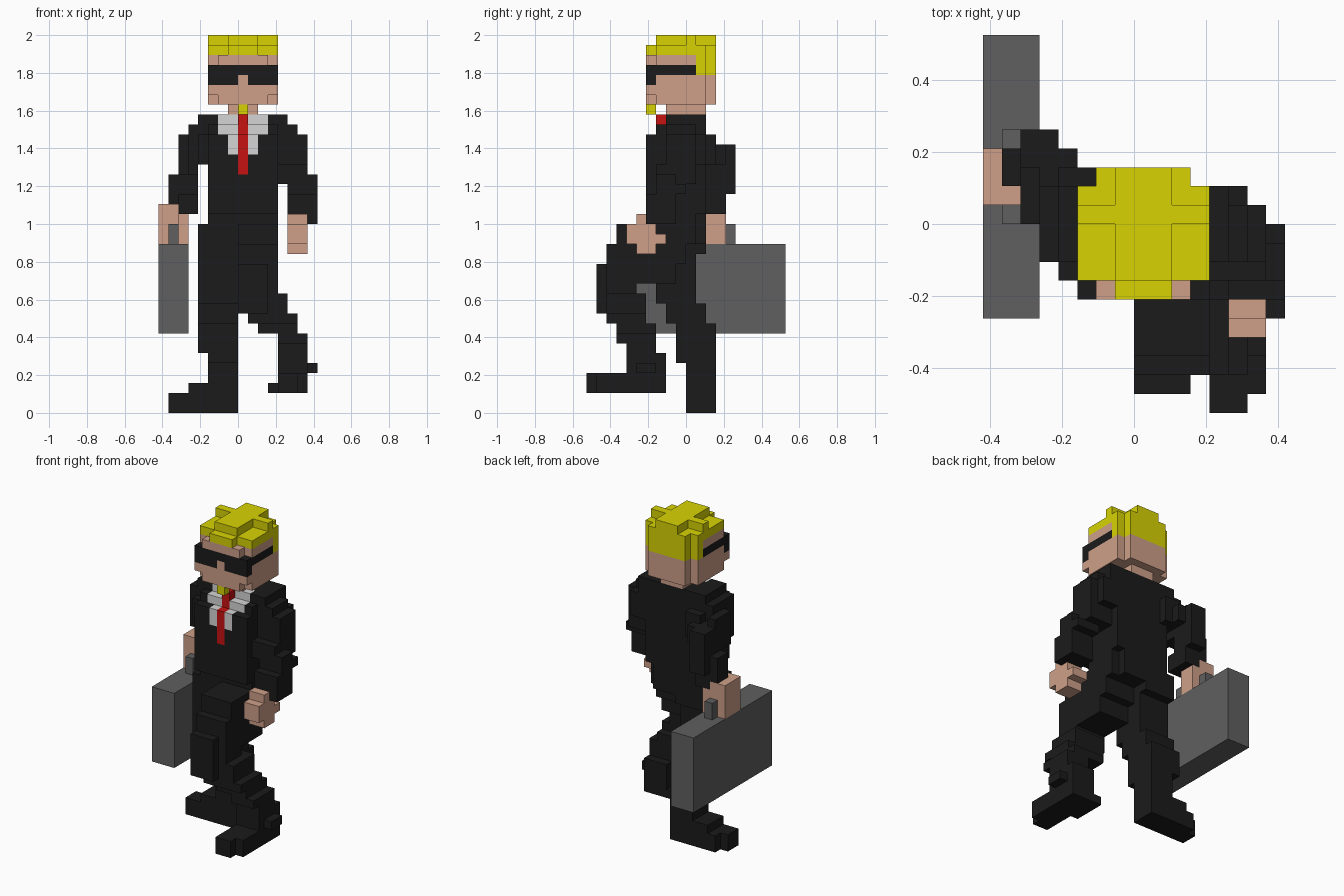
import bpy
import bmesh
from mathutils import Vector

UNIT = 2 / 38          # edge length of one block

old = bpy.data.objects.get("Cube")
if old:
    bpy.data.objects.remove(old, do_unlink=True)


def make_material(name, red, green, blue):
    material = bpy.data.materials.new(name)
    material.use_nodes = True
    colour = (red, green, blue, 1)
    material.diffuse_color = colour
    for node in material.node_tree.nodes:
        if node.type == "BSDF_PRINCIPLED":
            node.inputs["Base Color"].default_value = colour
            node.inputs["Roughness"].default_value = 0.8
    return material


suit = make_material("suit black", .011, .011, .011)
skin = make_material("skin", .62, .35, .25)
blond = make_material("blond hair", .68, .65, .001)
white = make_material("shirt white", .66, .66, .66)
red = make_material("tie red", .57, .006, .006)
grey = make_material("case grey", .115, .115, .115)

cells = {}             # block position -> part name
materials = {}         # part name -> material


def part(name, material, *boxes):
    """Fill boxes given as (x0, x1, y0, y1, z0, z1); later parts replace earlier ones."""
    materials[name] = material
    for x0, x1, y0, y1, z0, z1 in boxes:
        for x in range(x0, x1):
            for y in range(y0, y1):
                for z in range(z0, z1):
                    cells[x, y, z] = name


def build(name):
    """Make one mesh from the exposed sides of a part's blocks."""
    bm = bmesh.new()
    for cell, owner in cells.items():
        if owner != name:
            continue
        for axis in range(3):
            for side in (0, 1):
                step = list(cell)
                step[axis] += 2 * side - 1
                if tuple(step) in cells:
                    continue
                base = Vector(cell)
                base[axis] += side
                u, v = Vector(), Vector()
                u[(axis + 1) % 3] = 1
                v[(axis + 2) % 3] = 1
                ring = [base, base + u, base + u + v, base + v]
                if not side:
                    ring.reverse()
                bm.faces.new([bm.verts.new(p * UNIT) for p in ring])
    bmesh.ops.remove_doubles(bm, verts=bm.verts, dist=UNIT / 100)
    bmesh.ops.dissolve_limit(bm, angle_limit=0.01, verts=bm.verts, edges=bm.edges)
    mesh = bpy.data.meshes.new(name)
    bm.to_mesh(mesh)
    bm.free()
    mesh.materials.append(materials[name])
    bpy.context.collection.objects.link(bpy.data.objects.new(name, mesh))


# Jacket with a flat back, narrowing at the hips
part("jacket", suit,
     (-3, 4, -2, 2, 29, 30), (-3, 4, -3, 2, 28, 29),
     (-3, 4, -4, 2, 20, 28), (-3, -2, 2, 3, 25, 28),
     (-3, 3, -3, 2, 17, 20), (3, 4, -3, 1, 17, 20))

# Standing right leg, foot turned outward
part("right_leg", suit,
     (-4, 0, -3, 2, 16, 19), (-4, 0, -3, 1, 11, 16),
     (-4, 0, -2, 2, 9, 11), (-4, 0, -1, 3, 6, 9),
     (-3, 0, -1, 3, 5, 6), (-3, 0, 0, 3, 3, 5))
part("right_shoe", suit,
     (-5, 0, 0, 3, 0, 3), (-6, -5, 0, 3, 0, 2), (-7, -6, 0, 2, 0, 2))

# Raised left leg, stepping forward
part("left_leg", suit,
     (0, 4, -7, 0, 17, 19), (0, 4, -8, 0, 15, 17),
     (0, 4, -8, -1, 13, 15), (0, 3, -9, -8, 10, 15),
     (0, 4, -8, -5, 11, 13), (1, 5, -8, -4, 10, 12),
     (1, 6, -8, -4, 9, 10), (2, 6, -7, -3, 8, 9),
     (4, 7, -7, -3, 7, 8), (4, 7, -6, -3, 6, 7), (4, 7, -6, -2, 4, 6))
part("left_shoe", suit,
     (4, 7, -9, -2, 2, 4), (4, 6, -10, -9, 2, 4),
     (3, 4, -6, -2, 2, 3), (7, 8, -5, -3, 4, 5))

# Right sleeve, bent backward
part("right_sleeve", suit,
     (-4, -3, -2, 2, 28, 30), (-5, -4, -2, 2, 27, 29),
     (-4, -3, -3, 3, 25, 28), (-4, -3, 3, 4, 25, 27),
     (-5, -4, -2, 5, 24, 27), (-6, -5, 0, 3, 24, 28),
     (-6, -4, 2, 5, 22, 27), (-7, -4, 2, 4, 21, 24), (-6, -4, 1, 4, 20, 22))

# Left sleeve, bent forward
part("left_sleeve", suit,
     (4, 5, -2, 2, 28, 30), (5, 6, -2, 1, 27, 29),
     (4, 6, -2, 2, 25, 28), (6, 7, -2, 1, 25, 28),
     (4, 7, -3, 1, 23, 25), (5, 8, -3, 0, 22, 23), (7, 8, -3, -1, 23, 24),
     (5, 8, -4, -1, 19, 22))

# Hands
part("right_hand", skin,
     (-8, -6, 1, 4, 19, 21), (-8, -5, 2, 4, 18, 20),
     (-8, -7, 1, 4, 17, 20), (-6, -5, 2, 4, 17, 19))
part("left_hand", skin,
     (5, 7, -5, -4, 19, 20), (5, 7, -6, -3, 18, 19),
     (5, 7, -6, -2, 17, 18), (5, 7, -5, -3, 16, 17))

# Briefcase with its two handle posts
part("briefcase", grey, (-8, -5, -5, 10, 8, 17))
part("briefcase_handle", grey,
     (-7, -6, 0, 1, 17, 19), (-7, -6, 4, 5, 17, 19), (-7, -6, 1, 4, 18, 19))

# Shirt front and tie
part("shirt", white,
     (-2, 3, -2, -1, 29, 30), (-2, 3, -3, -2, 28, 29), (-1, 2, -4, -3, 26, 28))
part("tie", red,
     (0, 1, -3, -2, 28, 30), (0, 1, -4, -3, 24, 28))

# Head and neck
part("head", skin,
     (-1, 2, -2, 2, 30, 31), (-3, 4, -3, 2, 31, 36), (-2, 3, 2, 3, 31, 36),
     (-3, 4, -4, -3, 32, 35), (-2, 3, -4, -3, 31, 36))

# Hair with a raised cross on top, and a small goatee
part("hair", blond,
     (-3, 4, -3, 2, 36, 37), (-3, 4, 1, 2, 34, 37), (-2, 3, 2, 3, 34, 37),
     (-1, 2, -4, -3, 36, 37), (-1, 2, -3, 3, 37, 38), (-3, 4, 0, 1, 37, 38))
part("goatee", blond, (0, 1, -4, -3, 30, 31))

# Wraparound sunglasses with a notch for the nose
part("sunglasses", suit,
     (-3, 4, -4, -3, 33, 35), (-3, -2, -3, 1, 34, 35), (3, 4, -3, 1, 34, 35))
part("nose", skin, (0, 1, -4, -3, 33, 34))

for part_name in materials:
    build(part_name)
